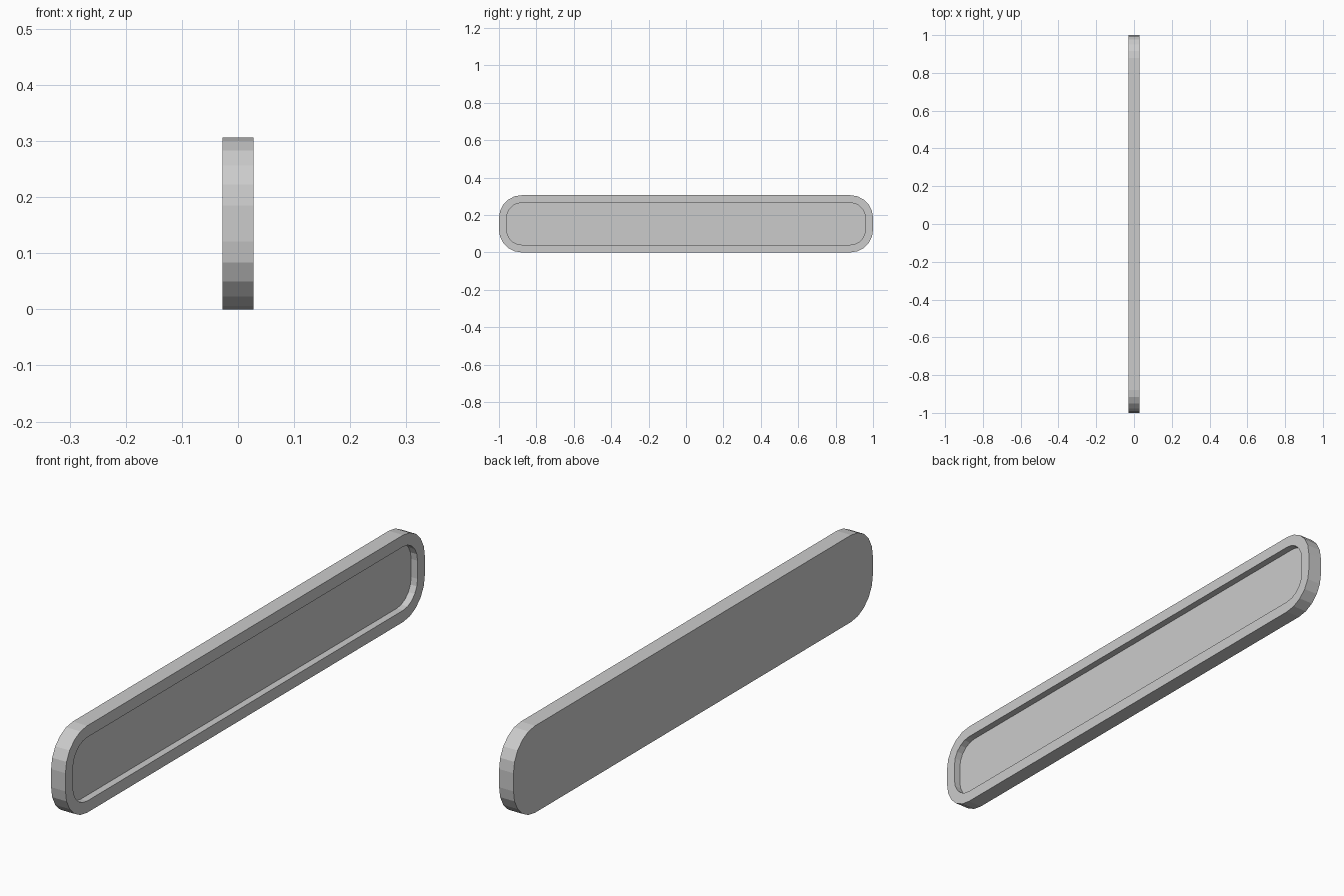
import bpy, bmesh, math

if "Cube" in bpy.data.objects:
    bpy.data.objects.remove(bpy.data.objects["Cube"])

HALF_T, HALF_L, HEIGHT = 0.028, 1.0, 0.306   # half thickness, half length, height
RADIUS, SEGS = 0.121, 5                      # outer corner
RIM, DEPTH = 0.041, 0.025                    # rim width and recess depth


def rounded_loop(bm, x, inset):
    """Ring of vertices around a rounded rectangle in the YZ plane."""
    cy, cz = HALF_L - RADIUS, HEIGHT / 2 - RADIUS
    r = RADIUS - inset
    verts = []
    for quarter, (sy, sz) in enumerate([(1, 1), (-1, 1), (-1, -1), (1, -1)]):
        for i in range(SEGS + 1):
            a = math.pi / 2 * (quarter + i / SEGS)
            verts.append(bm.verts.new((x, sy * cy + r * math.cos(a),
                                       HEIGHT / 2 + sz * cz + r * math.sin(a))))
    return verts


def bridge(bm, a, b):
    n = len(a)
    for i in range(n):
        j = (i + 1) % n
        bm.faces.new((a[i], a[j], b[j], b[i]))


# Shallow tray panel: back, outer side, rim, recess wall, recess floor
bm = bmesh.new()
loops = [rounded_loop(bm, x, inset) for x, inset in [
    (-HALF_T, 0), (HALF_T, 0), (HALF_T, RIM), (HALF_T - DEPTH, RIM)]]
for a, b in zip(loops, loops[1:]):
    bridge(bm, a, b)
bm.faces.new(loops[0])
bm.faces.new(loops[-1])
bmesh.ops.recalc_face_normals(bm, faces=bm.faces)

mesh = bpy.data.meshes.new("recessed_panel")
bm.to_mesh(mesh)
bm.free()
panel = bpy.data.objects.new("recessed_panel", mesh)
bpy.context.collection.objects.link(panel)
